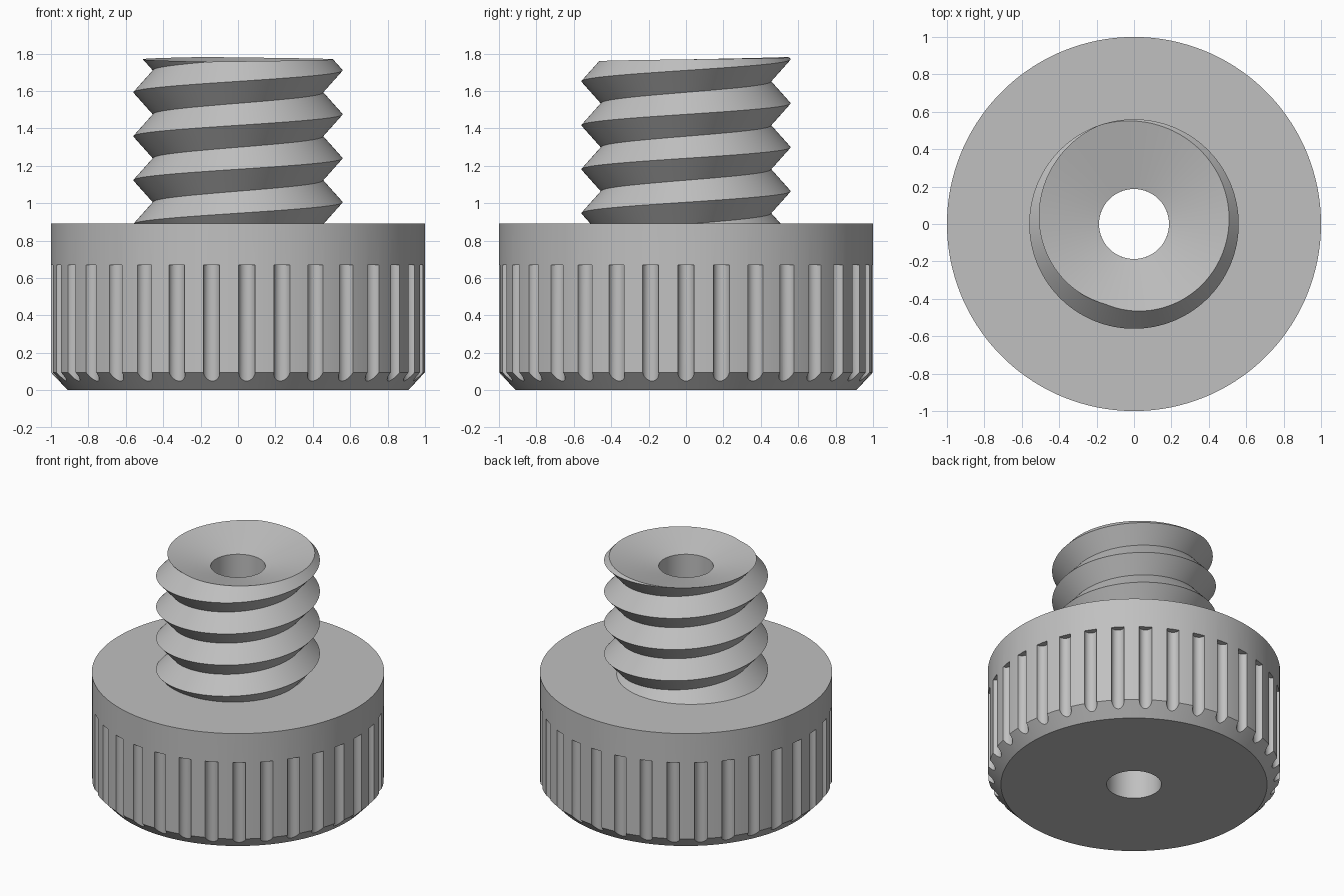
import bpy, bmesh, math

if "Cube" in bpy.data.objects:
    bpy.data.objects.remove(bpy.data.objects["Cube"])

TAU = 2 * math.pi
BORE = 0.187          # through-hole radius
TOP = 0.89            # knob height
PITCH = 0.235
CREST, ROOT = 0.56, 0.455

grey = bpy.data.materials.new("plain grey")
grey.diffuse_color = (0.53, 0.53, 0.53, 1)
grey.use_nodes = True
grey.node_tree.nodes["Principled BSDF"].inputs["Base Color"].default_value = grey.diffuse_color


def make_object(name, bm):
    bmesh.ops.remove_doubles(bm, verts=bm.verts, dist=1e-5)
    bmesh.ops.recalc_face_normals(bm, faces=bm.faces)
    mesh = bpy.data.meshes.new(name)
    bm.to_mesh(mesh)
    bm.free()
    mesh.materials.append(grey)
    ob = bpy.data.objects.new(name, mesh)
    bpy.context.collection.objects.link(ob)
    return ob


def sweep(name, n, profile):
    """Revolve profile(angle) -> [(r, z), ...], which may change with the angle."""
    bm = bmesh.new()
    cols = []
    for i in range(n + 1):
        a = TAU * i / n
        cols.append([bm.verts.new((r * math.cos(a), r * math.sin(a), z)) for r, z in profile(a)])
    for c, d in zip(cols, cols[1:]):
        for j in range(len(c) - 1):
            bm.faces.new((c[j], d[j], d[j + 1], c[j + 1]))
    bmesh.ops.dissolve_degenerate(bm, edges=bm.edges, dist=1e-6)
    return make_object(name, bm)


def smooth(ob):
    bpy.ops.object.select_all(action='DESELECT')
    ob.select_set(True)
    bpy.context.view_layer.objects.active = ob
    bpy.ops.object.shade_smooth_by_angle(angle=math.radians(25))


# Knob body: chamfered ring with a central bore
ring = [(BORE, 0), (0.91, 0), (1, 0.095), (1, TOP), (BORE, TOP), (BORE, 0)]
knob = sweep("knob", 132, lambda a: ring)

# Grip grooves: 33 round cutters around the rim
bm = bmesh.new()
for i in range(33):
    a = TAU * i / 33
    rod = bmesh.ops.create_cone(bm, cap_ends=True, segments=24, radius1=0.044, radius2=0.044, depth=0.77)
    bmesh.ops.translate(bm, verts=rod["verts"], vec=(math.cos(a), math.sin(a), 0.67 - 0.385))
cutter = make_object("groove_cutter", bm)
cutter.hide_render = True
cut = knob.modifiers.new("grooves", 'BOOLEAN')
cut.operation, cut.solver, cut.object = 'DIFFERENCE', 'EXACT', cutter
bpy.context.view_layer.objects.active = knob
bpy.ops.object.modifier_apply(modifier=cut.name)
bpy.data.objects.remove(cutter)
smooth(knob)


# Threaded stud: V thread trimmed by the knob face and a shallow conical top
def cone_z(r):
    return 1.69 + 0.245 * (r - BORE)


def thread_profile(a):
    raw = [(ROOT if k % 2 else CREST, 1.005 + PITCH * (k / 2 + a / TAU)) for k in range(-5, 10)]
    low = lambda p: p[1] - (TOP - 0.005)
    high = lambda p: cone_z(p[0]) - p[1]

    def clip(pts, inside):
        out = []
        for p, q in zip(pts, pts[1:]):
            fp, fq = inside(p), inside(q)
            if fp >= 0:
                out.append(p)
            if fp * fq < 0:
                t = fp / (fp - fq)
                out.append((p[0] + t * (q[0] - p[0]), p[1] + t * (q[1] - p[1])))
        return out

    pts = clip(clip(raw, low) + [raw[-1]], high)
    # keep every column aligned by repeating the trimmed ends
    first = next(k for k, p in enumerate(raw) if low(p) >= 0)
    lead = [pts[0]] * (first - 1)
    col = lead + pts
    col += [col[-1]] * (len(raw) - len(col))
    return col + [(BORE, cone_z(BORE)), (BORE, TOP - 0.005)]


stud = sweep("threaded_stud", 128, thread_profile)
smooth(stud)
